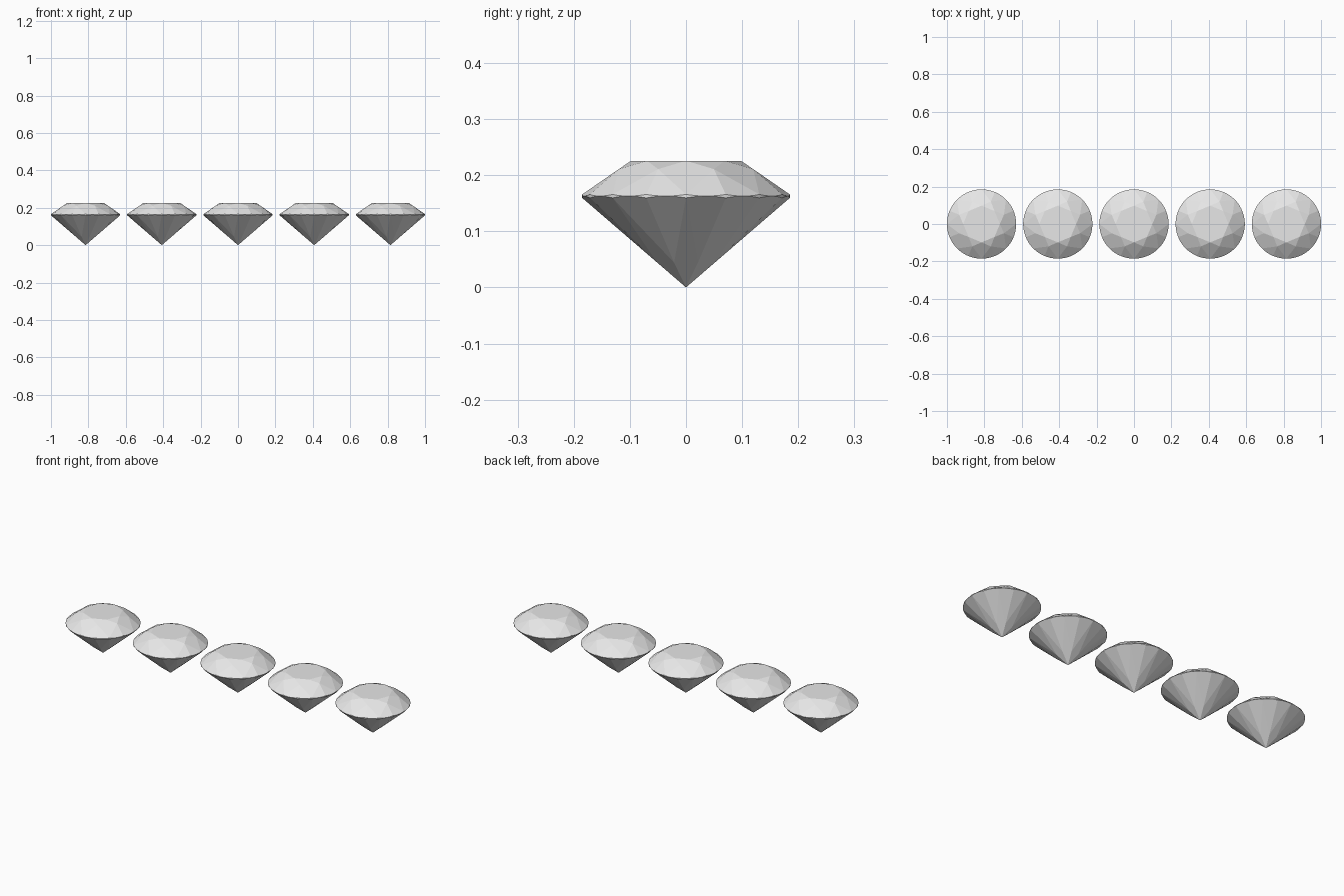
import bpy
from math import cos, sin, pi
from mathutils import Vector

cube = bpy.data.objects.get("Cube")
if cube:
    bpy.data.objects.remove(cube, do_unlink=True)

# Proportions of a round brilliant cut
R = 0.185
PAVILION = 0.431 * 2 * R
GIRDLE_TOP = PAVILION + 0.017 * 2 * R
TOP = GIRDLE_TOP + 0.162 * 2 * R
TABLE_R = 0.53 * R
STAR_R = 0.7 * R
LOWER_R = 0.3 * R
MAINS = 8
STEPS = 6
STEP = pi / MAINS
SPACING = 0.4075

grey = bpy.data.materials.new("light_grey")
grey.use_nodes = True
grey.diffuse_color = (0.8, 0.8, 0.8, 1)
grey.node_tree.nodes["Principled BSDF"].inputs["Base Color"].default_value = (0.8, 0.8, 0.8, 1)


def polar(r, k, z):
    """Point at radius r, k sixteenths of a turn, height z."""
    return Vector((r * cos(k * STEP), r * sin(k * STEP), z))


def arc(a, b, c, k):
    """Edge where the facet plane a, b, c meets the round girdle."""
    n = (b - a).cross(c - a)
    points = []
    for i in range(STEPS + 1):
        p = polar(R, k + i / STEPS, 0)
        p.z = a.z - (n.x * (p.x - a.x) + n.y * (p.y - a.y)) / n.z
        points.append(p)
    return points


def build_gem_mesh():
    verts, faces, index = [], [], {}

    def face(points):
        ids = []
        for p in points:
            key = tuple(round(v, 6) for v in p)
            if key not in index:
                index[key] = len(verts)
                verts.append(key)
            ids.append(index[key])
        faces.append(ids)

    # Heights where star and lower points lie on the main facet planes
    crown_slope = (TOP - GIRDLE_TOP) / (R - TABLE_R)
    star_z = TOP - crown_slope * (STAR_R * cos(STEP) - TABLE_R)
    lower_z = PAVILION / R * LOWER_R * cos(STEP)
    culet = Vector((0, 0, 0))

    face([polar(TABLE_R, 2 * m, TOP) for m in range(MAINS)])
    for k in range(0, 2 * MAINS, 2):
        table, next_table = polar(TABLE_R, k, TOP), polar(TABLE_R, k + 2, TOP)
        # Star and kite facets of the crown
        star, last_star = polar(STAR_R, k + 1, star_z), polar(STAR_R, k - 1, star_z)
        face([table, star, next_table])
        face([table, last_star, polar(R, k, GIRDLE_TOP), star])
        # Main facets of the pavilion
        low, last_low = polar(LOWER_R, k + 1, lower_z), polar(LOWER_R, k - 1, lower_z)
        face([culet, low, polar(R, k, PAVILION), last_low])
        # Half facets above and below the scalloped girdle
        for j in (k, k + 1):
            upper = arc(star, polar(R, j, GIRDLE_TOP), polar(R, j + 1, GIRDLE_TOP), j)
            lower = arc(low, polar(R, j, PAVILION), polar(R, j + 1, PAVILION), j)
            face([star] + upper)
            face([low] + lower[::-1])
            for i in range(STEPS):
                face([lower[i], lower[i + 1], upper[i + 1], upper[i]])

    mesh = bpy.data.meshes.new("brilliant_gem")
    mesh.from_pydata(verts, [], faces)
    mesh.materials.append(grey)
    mesh.update()
    return mesh


# Row of five identical gems
gem_mesh = build_gem_mesh()
for i in range(5):
    gem = bpy.data.objects.new(f"gem_{i + 1}", gem_mesh)
    gem.location.x = (i - 2) * SPACING
    bpy.context.collection.objects.link(gem)
